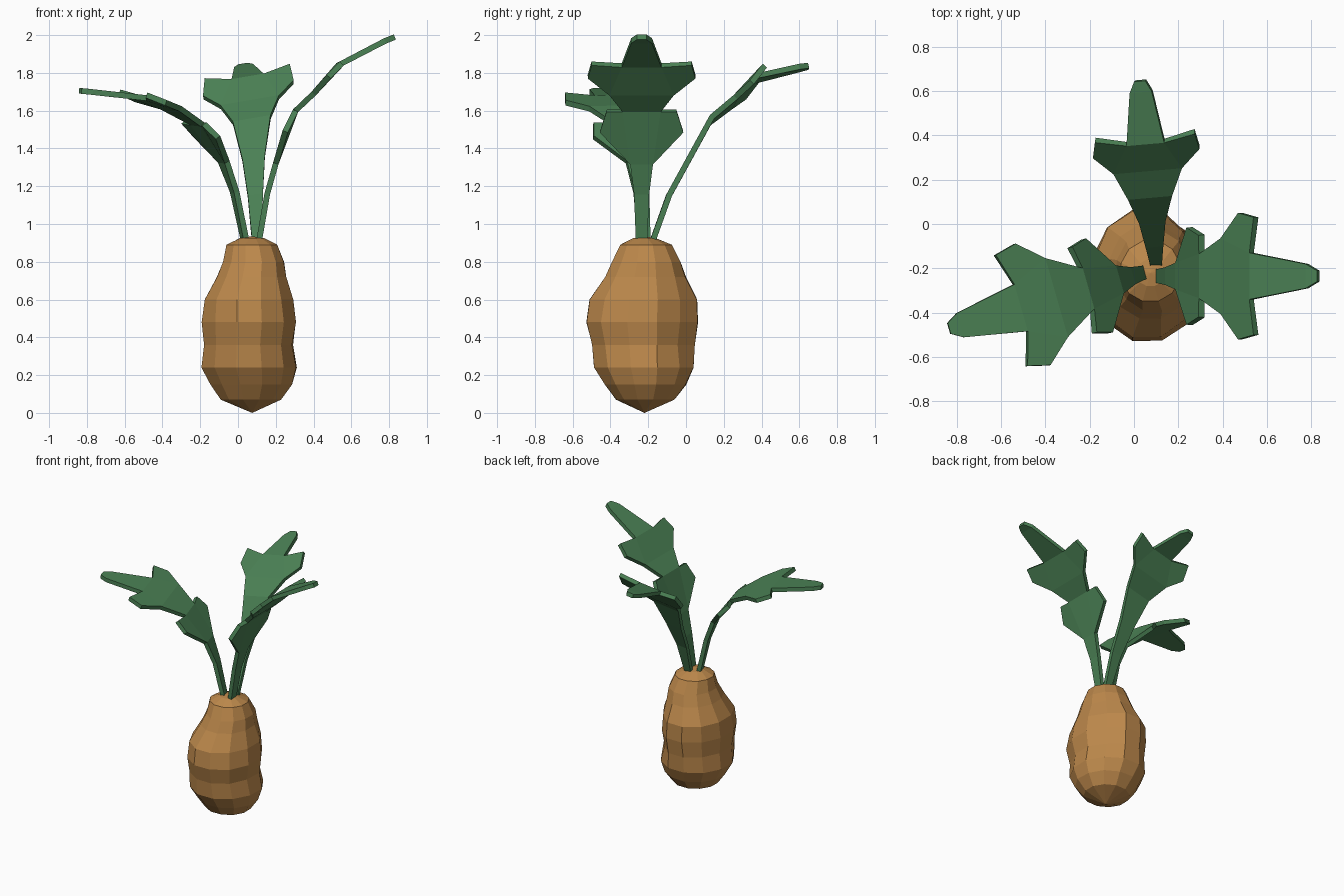
import bpy, bmesh, math, random
from mathutils import Vector

if "Cube" in bpy.data.objects:
    bpy.data.objects.remove(bpy.data.objects["Cube"])

random.seed(4)


def material(name, rgb):
    m = bpy.data.materials.new(name)
    m.diffuse_color = (*rgb, 1)
    m.use_nodes = True
    m.node_tree.nodes["Principled BSDF"].inputs["Base Color"].default_value = m.diffuse_color
    return m


def finish(bm, name, mat):
    bmesh.ops.recalc_face_normals(bm, faces=bm.faces)
    me = bpy.data.meshes.new(name)
    bm.to_mesh(me)
    bm.free()
    me.materials.append(mat)
    ob = bpy.data.objects.new(name, me)
    bpy.context.collection.objects.link(ob)
    return ob


root_brown = material("root orange brown", (0.50, 0.245, 0.07))
leaf_green = material("leaf green", (0.07, 0.22, 0.09))

# Root: lumpy 12-sided stack of rings (z, x min, x max, y min, y max)
RINGS = [
    (0.07, -0.09, 0.23, -0.37, -0.06), (0.15, -0.145, 0.285, -0.43, 0.00),
    (0.24, -0.195, 0.31, -0.485, 0.04), (0.36, -0.18, 0.29, -0.50, 0.045),
    (0.48, -0.19, 0.31, -0.53, 0.065), (0.60, -0.18, 0.295, -0.51, 0.06),
    (0.72, -0.11, 0.255, -0.43, 0.00), (0.80, -0.08, 0.245, -0.39, -0.03),
    (0.89, -0.06, 0.21, -0.35, -0.075), (0.925, 0.01, 0.14, -0.28, -0.16),
]
SIDES = 12
bm = bmesh.new()
rings = []
for z, x0, x1, y0, y1 in RINGS:
    ring = []
    for k in range(SIDES):
        a = math.radians(15 + 30 * k)
        f = 1.035 * random.uniform(0.98, 1.01)
        if k == 1 and 0.3 < z < 0.65:      # groove on the back right
            f *= 0.92
        ring.append(bm.verts.new(((x0 + x1) / 2 + f * (x1 - x0) / 2 * math.cos(a),
                                  (y0 + y1) / 2 + f * (y1 - y0) / 2 * math.sin(a), z)))
    rings.append(ring)
for lo, hi in zip(rings, rings[1:]):
    for k in range(SIDES):
        j = (k + 1) % SIDES
        bm.faces.new((lo[k], lo[j], hi[j], hi[k]))
for ring, tip in ((rings[0], (0.075, -0.22, 0)), (rings[-1], (0.075, -0.22, 0.935))):
    t = bm.verts.new(tip)
    for k in range(SIDES):
        bm.faces.new((ring[k], ring[(k + 1) % SIDES], t))
finish(bm, "root", root_brown)


# Leaf: rows are (distance out, height, half width); lobes stick out sideways
# between row i and row i + 1
def leaf(name, origin, azimuth, roll, rows, lobes):
    a = math.radians(azimuth)
    out = Vector((math.cos(a), math.sin(a), 0))
    side = Vector((-math.sin(a), math.cos(a), roll))
    base = Vector((*origin, 0))
    bm = bmesh.new()

    def pt(row, s):
        r, z, w = row
        return bm.verts.new(base + out * r + side * (w * s) + Vector((0, 0, z)))

    pairs = [(pt(r, -1), pt(r, 1)) for r in rows]
    for (a0, a1), (b0, b1) in zip(pairs, pairs[1:]):
        bm.faces.new((a0, a1, b1, b0))
    for i, (inner, outer) in lobes.items():
        for n, s in enumerate((-1, 1)):
            bm.faces.new((pairs[i][n], pt(inner, s), pt(outer, s), pairs[i + 1][n]))
    ob = finish(bm, name, leaf_green)
    mod = ob.modifiers.new("thickness", "SOLIDIFY")
    mod.thickness = 0.03
    mod.offset = 0


leaf("right_leaf", (0, -0.235), 0, 0,
     [(0.11, 0.90, 0.03), (0.155, 1.16, 0.04), (0.20, 1.32, 0.06), (0.305, 1.60, 0.10),
      (0.40, 1.69, 0.17), (0.53, 1.84, 0.105), (0.78, 1.97, 0.055), (0.83, 1.99, 0.025)],
     {2: ((0.25, 1.49, 0.22), (0.305, 1.60, 0.185)),
      4: ((0.48, 1.78, 0.285), (0.55, 1.85, 0.265))})

leaf("left_leaf", (0.04, -0.22), 196, 0.03 * -1,
     [(0, 0.90, 0.03), (0.06, 1.17, 0.04), (0.12, 1.33, 0.065), (0.265, 1.53, 0.095),
      (0.41, 1.615, 0.185), (0.575, 1.67, 0.11), (0.857, 1.70, 0.057), (0.91, 1.705, 0.025)],
     {2: ((0.215, 1.465, 0.22), (0.285, 1.535, 0.20)),
      4: ((0.52, 1.65, 0.285), (0.62, 1.69, 0.26))})

leaf("back_leaf", (0.10, -0.18), 95, -0.17,
     [(0, 0.90, 0.025), (0.09, 1.15, 0.04), (0.20, 1.35, 0.06), (0.31, 1.55, 0.10),
      (0.43, 1.645, 0.155), (0.55, 1.77, 0.085), (0.78, 1.825, 0.05), (0.83, 1.835, 0.025)],
     {4: ((0.51, 1.71, 0.24), (0.58, 1.80, 0.225))})
